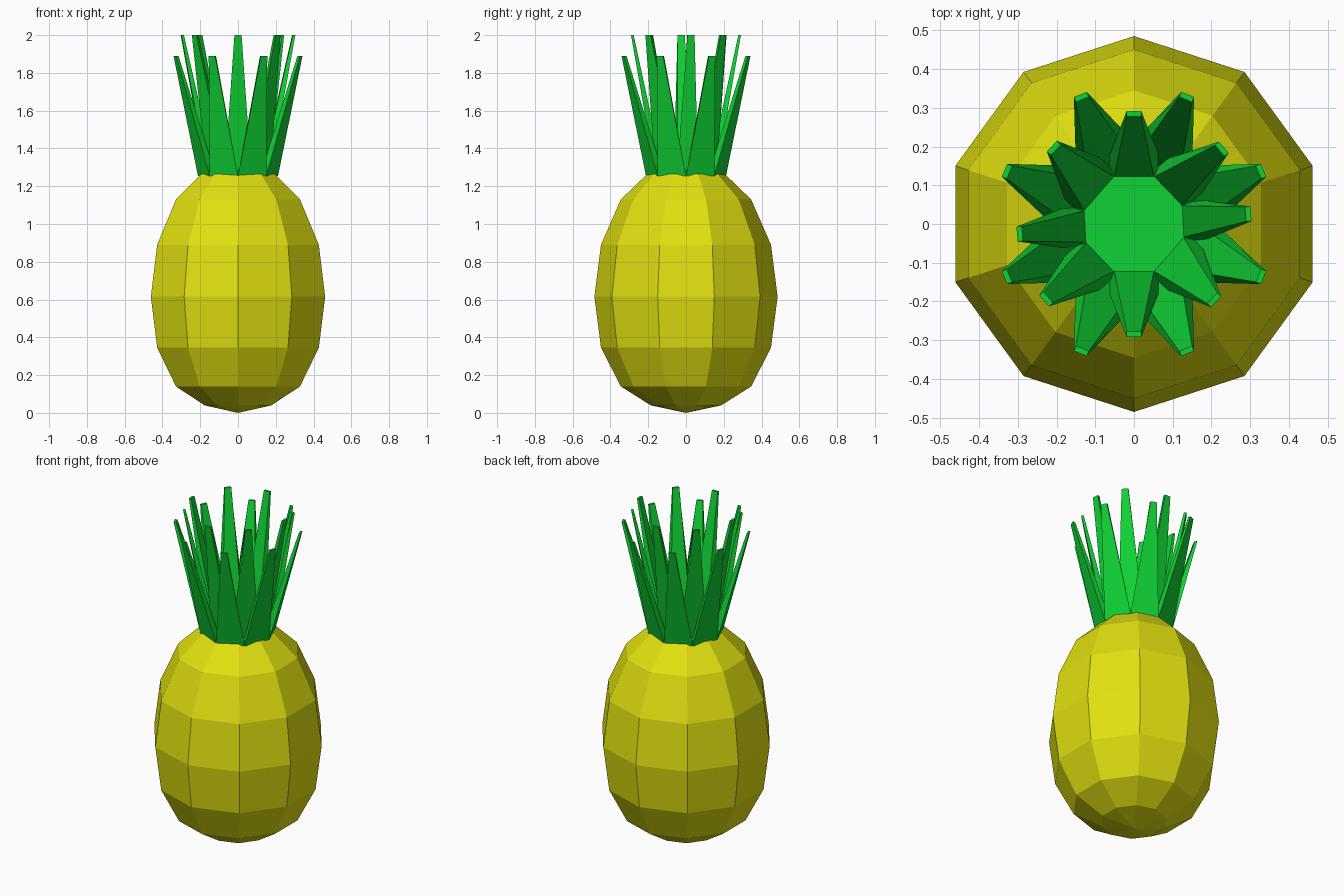
import bpy, bmesh, math
from mathutils import Vector

if "Cube" in bpy.data.objects:
    bpy.data.objects.remove(bpy.data.objects["Cube"])


def material(name, color):
    m = bpy.data.materials.new(name)
    m.diffuse_color = (*color, 1)
    m.use_nodes = True
    m.node_tree.nodes["Principled BSDF"].inputs["Base Color"].default_value = m.diffuse_color
    return m


YELLOW = material("fruit yellow", (0.75, 0.75, 0.005))
GREEN = material("leaf green", (0.005, 0.65, 0.035))


def polar(r, deg, z):
    a = math.radians(deg)
    return Vector((r * math.cos(a), r * math.sin(a), z))


def make_object(name, bm, mat):
    bmesh.ops.recalc_face_normals(bm, faces=bm.faces)
    mesh = bpy.data.meshes.new(name)
    bm.to_mesh(mesh)
    bm.free()
    mesh.materials.append(mat)
    ob = bpy.data.objects.new(name, mesh)
    bpy.context.collection.objects.link(ob)
    return ob


def lathe(name, profile, bottom, top, sides, start, mat):
    """Faceted solid of revolution from (radius, z) rings, closed with two poles."""
    bm = bmesh.new()
    rings = [[bm.verts.new(polar(r, start + 360 * i / sides, z)) for i in range(sides)]
             for r, z in profile]
    low, high = bm.verts.new((0, 0, bottom)), bm.verts.new((0, 0, top))
    for i in range(sides):
        j = (i + 1) % sides
        bm.faces.new((low, rings[0][j], rings[0][i]))
        bm.faces.new((high, rings[-1][i], rings[-1][j]))
        for a, b in zip(rings, rings[1:]):
            bm.faces.new((a[i], a[j], b[j], b[i]))
    return make_object(name, bm, mat)


def leaf(bm, a0, a1, r_in, r_out, z0, tip_angle, tip_r, tip_z, half, thick):
    """Tapered blade from a wedge-shaped foot to a small blunt tip."""
    foot = [polar(r_out, a0, z0), polar(r_out, a1, z0),
            polar(r_in, a1, z0), polar(r_in, a0, z0)]
    side = polar(half, tip_angle + 90, 0)
    outer, inner = polar(tip_r, tip_angle, tip_z), polar(tip_r - thick, tip_angle, tip_z)
    tip = [outer - side, outer + side, inner + side, inner - side]
    f = [bm.verts.new(v) for v in foot]
    t = [bm.verts.new(v) for v in tip]
    bm.faces.new(f[::-1])
    bm.faces.new(t)
    for i in range(4):
        j = (i + 1) % 4
        bm.faces.new((f[i], f[j], t[j], t[i]))


# Ten-sided fruit body
lathe("fruit_body",
      [(0.187, 0.04), (0.345, 0.14), (0.45, 0.345), (0.485, 0.615),
       (0.45, 0.89), (0.345, 1.13), (0.205, 1.265)],
      0.0, 1.27, 10, 90, YELLOW)

# Octagonal base of the crown
lathe("crown_base", [(0.208, 1.255), (0.2, 1.285)], 1.255, 1.285, 8, 0, GREEN)

# Outer ring of eight shorter leaves
bm = bmesh.new()
for k in range(8):
    a = 45 * k
    leaf(bm, a, a + 45, 0.165, 0.212, 1.255, a + 22.5, 0.362, 1.89, 0.018, 0.014)
make_object("outer_leaves", bm, GREEN)

# Inner ring of eight taller leaves, slightly uneven, repeated at half a turn
bm = bmesh.new()
edges = [113, 67, 21, -15, -67]
tips = [(90, 0.291), (40.5, 0.305), (5, 0.303), (-43.5, 0.292)]
for turn in (0, 180):
    for k, (angle, r) in enumerate(tips):
        leaf(bm, edges[k + 1] + turn, edges[k] + turn, 0.132, 0.178, 1.28,
             angle + turn, r, 2.0, 0.019, 0.014)
make_object("inner_leaves", bm, GREEN)
